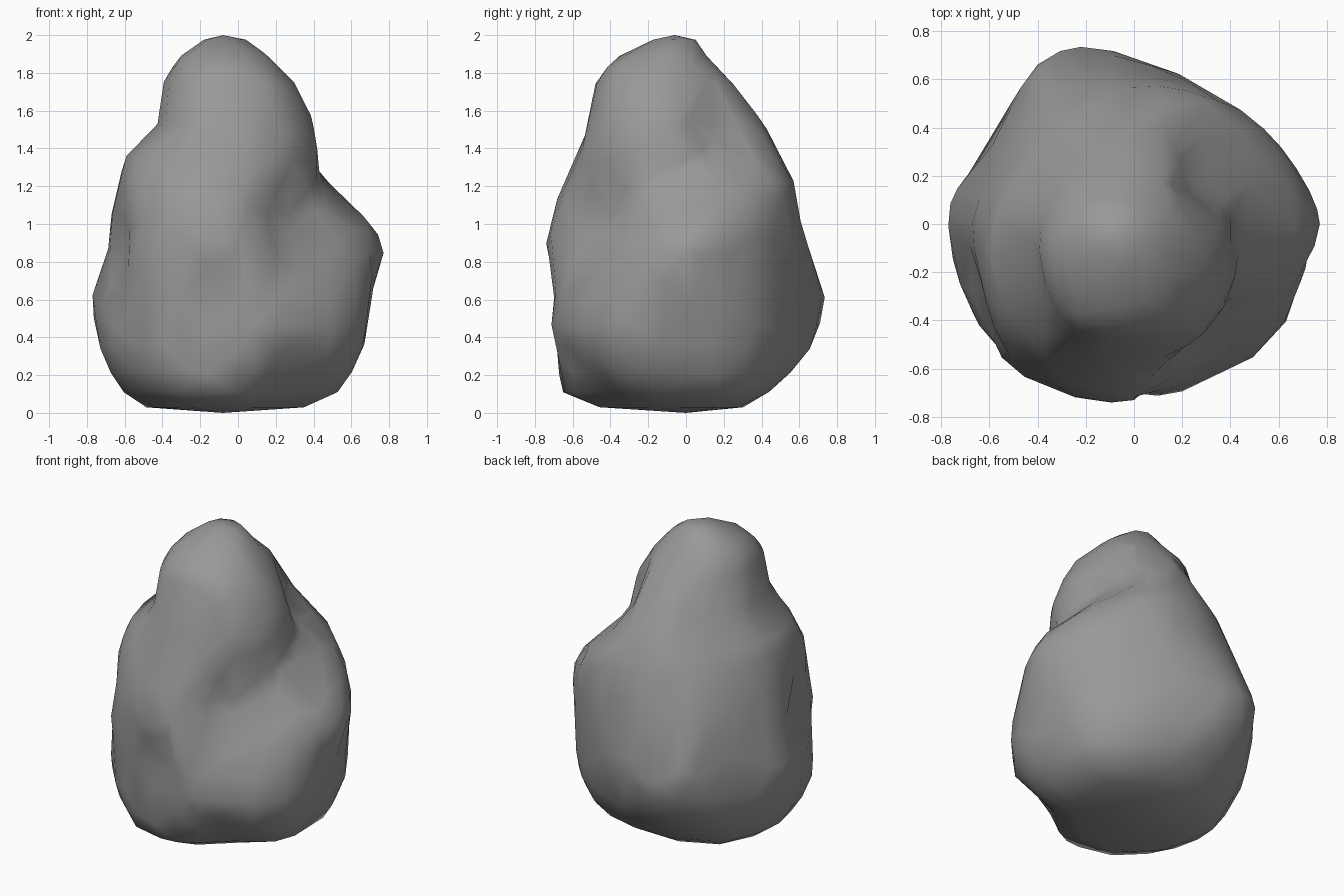
import bpy, bmesh
from math import sin, cos, exp, tau
from mathutils import Vector

if "Cube" in bpy.data.objects:
    bpy.data.objects.remove(bpy.data.objects["Cube"])

# Contour lines of the boulder: height -> radius every 30 degrees (0 = right, 90 = back)
contours = {
    0.03: (.36, .38, .32, .30, .34, .42, .48, .50, .50, .46, .36, .38),
    0.11: (.53, .54, .46, .44, .48, .54, .60, .64, .68, .64, .52, .56),
    0.34: (.65, .65, .61, .65, .69, .68, .73, .76, .75, .66, .68, .72),
    0.60: (.70, .67, .63, .69, .77, .68, .76, .75, .75, .69, .69, .74),
    0.86: (.77, .68, .63, .65, .69, .65, .69, .70, .76, .73, .58, .67),
    1.05: (.66, .66, .62, .60, .61, .61, .67, .68, .74, .69, .52, .55),
    1.22: (.46, .54, .59, .57, .55, .55, .62, .67, .69, .63, .53, .48),
    1.36: (.40, .37, .48, .50, .48, .50, .58, .63, .63, .57, .54, .48),
    1.53: (.37, .26, .34, .41, .37, .38, .43, .48, .54, .52, .51, .45),
    1.75: (.25, .22, .23, .24, .27, .32, .38, .44, .50, .47, .43, .34),
}
N = 12
rings = [[Vector((r * cos(tau * i / N), r * sin(tau * i / N), z)) for i, r in enumerate(rs)]
         for z, rs in contours.items()]

# Rounded crown
for z, r, cx, cy in ((1.89, .23, -.07, -.12), (1.975, .11, -.07, -.06)):
    rings.append([Vector((cx + r * cos(tau * i / N), cy + r * sin(tau * i / N), z))
                  for i in range(N)])

# Chisel dabs: spot on the surface, radial push in or out, size
dabs = (
    ((-.57, -.57, .80), .05, .17),   # left front corner
    ((-.55, -.45, 1.12), .04, .17),  # corner above it
    ((-.62, -.27, .85), -.06, .13),  # hollow behind the corner
    ((-.76, .13, .64), .03, .15),    # left knob
    ((-.22, .74, .58), .03, .15),    # back point
    ((-.16, -.70, .62), -.05, .10),  # dimple under the front column
    ((.12, -.66, .42), .05, .17),    # right front foot
    ((.28, -.58, .20), -.06, .12),   # cleft between the feet
    ((.48, -.52, .36), .03, .15),    # right foot
    ((.15, .65, .42), -.04, .12),    # undercut at the back
    ((.32, -.40, 1.0), -.04, .15),   # crease right of the column
    ((-.42, -.18, 1.55), -.03, .12), # notch under the crown
)


def midpoint(a, b, c, d):
    """Point halfway between b and c on a smooth curve."""
    return (b + c) * 0.5625 - (a + d) * 0.0625


def refine_ring(p):
    out = []
    n = len(p)
    for i in range(n):
        out += [p[i], midpoint(p[i - 1], p[i], p[(i + 1) % n], p[(i + 2) % n])]
    return out


# Refine around and between the contours
rings = [refine_ring(refine_ring(p)) for p in rings]
fine = []
for k, ring in enumerate(rings):
    fine.append(ring)
    if 0 < k < len(rings) - 2:
        fine.append([midpoint(*q) for q in zip(*rings[k - 1:k + 3])])

# Skin the rings and close top and bottom
bm = bmesh.new()
loops = [[bm.verts.new(v) for v in ring] for ring in fine]
M = 4 * N
for lo, hi in zip(loops, loops[1:]):
    for i in range(M):
        j = (i + 1) % M
        bm.faces.new((lo[i], lo[j], hi[j], hi[i]))
tip = bm.verts.new((-.08, -.06, 2.0))
base = bm.verts.new((-.08, 0, 0))
for i in range(M):
    j = (i + 1) % M
    bm.faces.new((loops[-1][i], loops[-1][j], tip))
    bm.faces.new((loops[0][j], loops[0][i], base))

# Apply the dabs
for v in bm.verts:
    out = Vector((v.co.x, v.co.y, 0)).normalized()
    v.co += out * sum(a * exp(-((v.co - Vector(c)).length / s) ** 2) for c, a, s in dabs)

bmesh.ops.recalc_face_normals(bm, faces=bm.faces)
mesh = bpy.data.meshes.new("boulder")
bm.to_mesh(mesh)
bm.free()
mesh.shade_smooth()
boulder = bpy.data.objects.new("boulder", mesh)
bpy.context.collection.objects.link(boulder)

# Dark grey stone
stone = bpy.data.materials.new("stone")
stone.diffuse_color = (.32, .32, .32, 1)
stone.use_nodes = True
stone.node_tree.nodes["Principled BSDF"].inputs["Base Color"].default_value = stone.diffuse_color
mesh.materials.append(stone)
# Coarse planes, as in chipped rock
chip = boulder.modifiers.new("chipped", 'DECIMATE')
chip.ratio = .3
